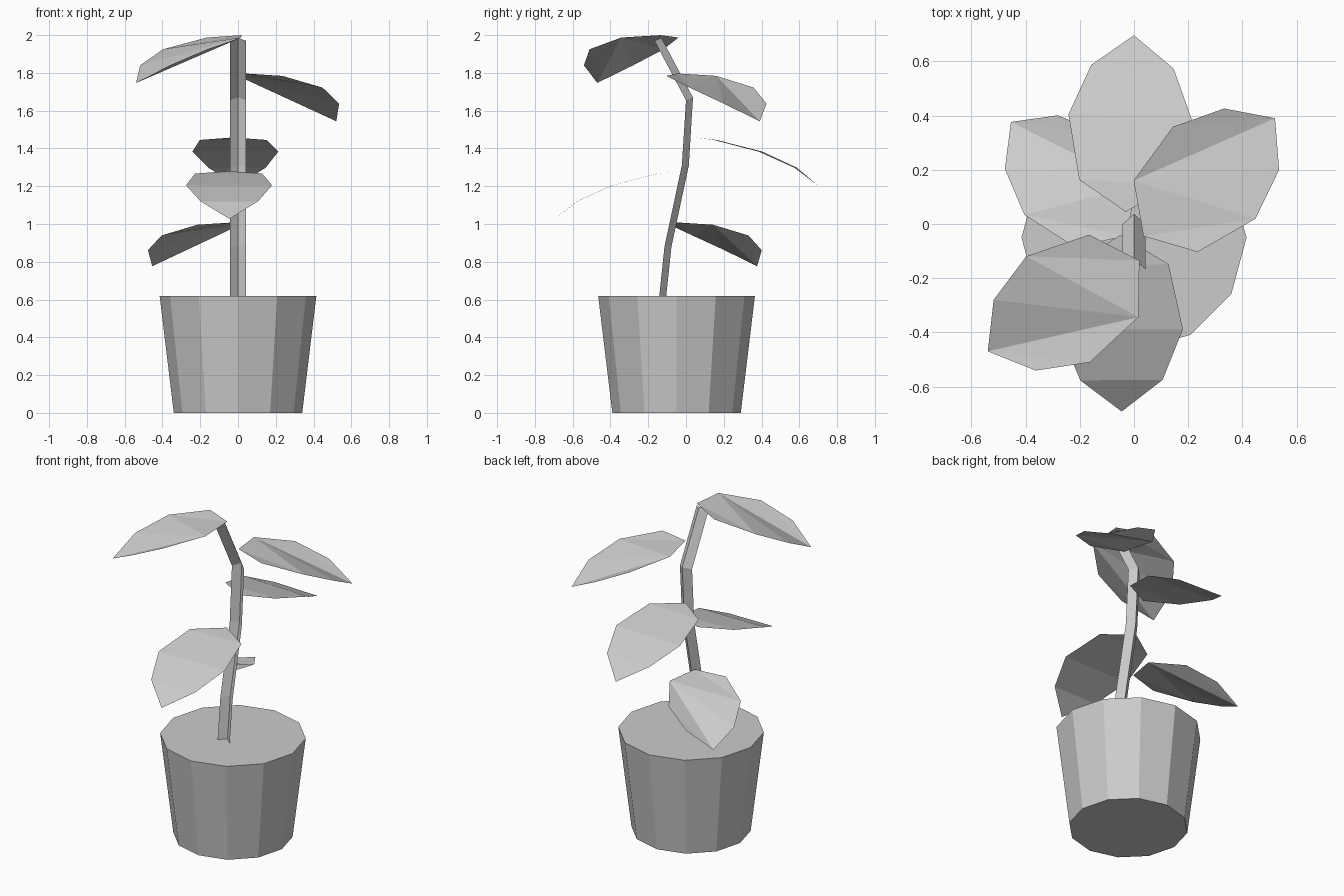
import bpy, bmesh
from math import radians
from mathutils import Matrix, Vector

if "Cube" in bpy.data.objects:
    bpy.data.objects.remove(bpy.data.objects["Cube"], do_unlink=True)

# One plain material for the whole plant
grey = bpy.data.materials.new("plain_grey")
grey.use_nodes = True
colour = (0.6, 0.6, 0.6, 1)
grey.diffuse_color = colour
grey.node_tree.nodes["Principled BSDF"].inputs["Base Color"].default_value = colour


def finish(name, bm):
    mesh = bpy.data.meshes.new(name)
    bm.to_mesh(mesh)
    bm.free()
    mesh.materials.append(grey)
    obj = bpy.data.objects.new(name, mesh)
    bpy.context.collection.objects.link(obj)
    return obj


# Tapered twelve-sided pot, closed at soil level
POT_HEIGHT = 0.62
bm = bmesh.new()
bmesh.ops.create_cone(bm, cap_ends=True, segments=12, radius1=0.34, radius2=0.415,
                      depth=POT_HEIGHT,
                      matrix=Matrix.Translation((0, -0.05, POT_HEIGHT / 2)))
finish("pot", bm)

# Stem: a thin folded strip, with its ridge to the back, along a bent path (y, z)
path = [(-0.105, 0.615), (-0.077, 0.88), (0.015, 1.31), (0.037, 1.67), (-0.13, 1.985)]
bm = bmesh.new()
rows = []
for i, (y, z) in enumerate(path):
    drop = 0.015 if i >= len(path) - 2 else 0
    rows.append([bm.verts.new(p) for p in ((-0.042, y - 0.037, z - drop), (0, y, z),
                                           (0.042, y - 0.037, z - drop))])
for low, high in zip(rows, rows[1:]):
    for k in range(2):
        # Outer sides face the back
        bm.faces.new((low[k], high[k], high[k + 1], low[k + 1]))
finish("stem", bm)

# Leaf cross rows: distance from base, half width, drop
LEAF_ROWS = [(0.11, 0.177, -0.013), (0.35, 0.228, -0.075), (0.536, 0.152, -0.16)]
LEAF_TIP = (0.652, 0, -0.253)


def leaf(name, base, angle, scale=1, fold=0):
    """fold 0 creases straight across; 1 or -1 creases diagonally to that side."""
    bm = bmesh.new()
    side = fold or 1
    place = (Matrix.Translation(base) @ Matrix.Rotation(radians(angle), 4, 'Z')
             @ Matrix.Scale(scale, 4))

    def vert(p):
        return bm.verts.new(place @ Vector(p))

    b, t = vert((0, 0, 0)), vert(LEAF_TIP)
    p1, p2, p3 = [vert((d, side * w, z)) for d, w, z in LEAF_ROWS]
    q1, q2, q3 = [vert((d, -side * w, z)) for d, w, z in LEAF_ROWS]
    if fold:
        faces = [(b, q1, q2), (b, q2, p1), (q2, q3, p1),
                 (q3, t, p1), (t, p2, p1), (t, p3, p2)]
    else:
        faces = [(b, q1, p1), (q1, q2, p2, p1), (q2, q3, p3, p2), (q3, t, p3)]
    for f in faces:
        bm.faces.new(f if side > 0 else f[::-1])
    finish(name, bm)


leaf("back_leaf", (-0.03, 0.045, 1.458), 87.4)
leaf("front_leaf", (-0.05, -0.04, 1.28), -89.6)
leaf("top_leaf", (0.02, -0.135, 2.0), -149.1, fold=1)
leaf("upper_side_leaf", (0.035, -0.045, 1.797), 41.9, fold=1)
leaf("lower_side_leaf", (-0.03, -0.043, 1.008), 135.3, scale=0.915, fold=-1)
